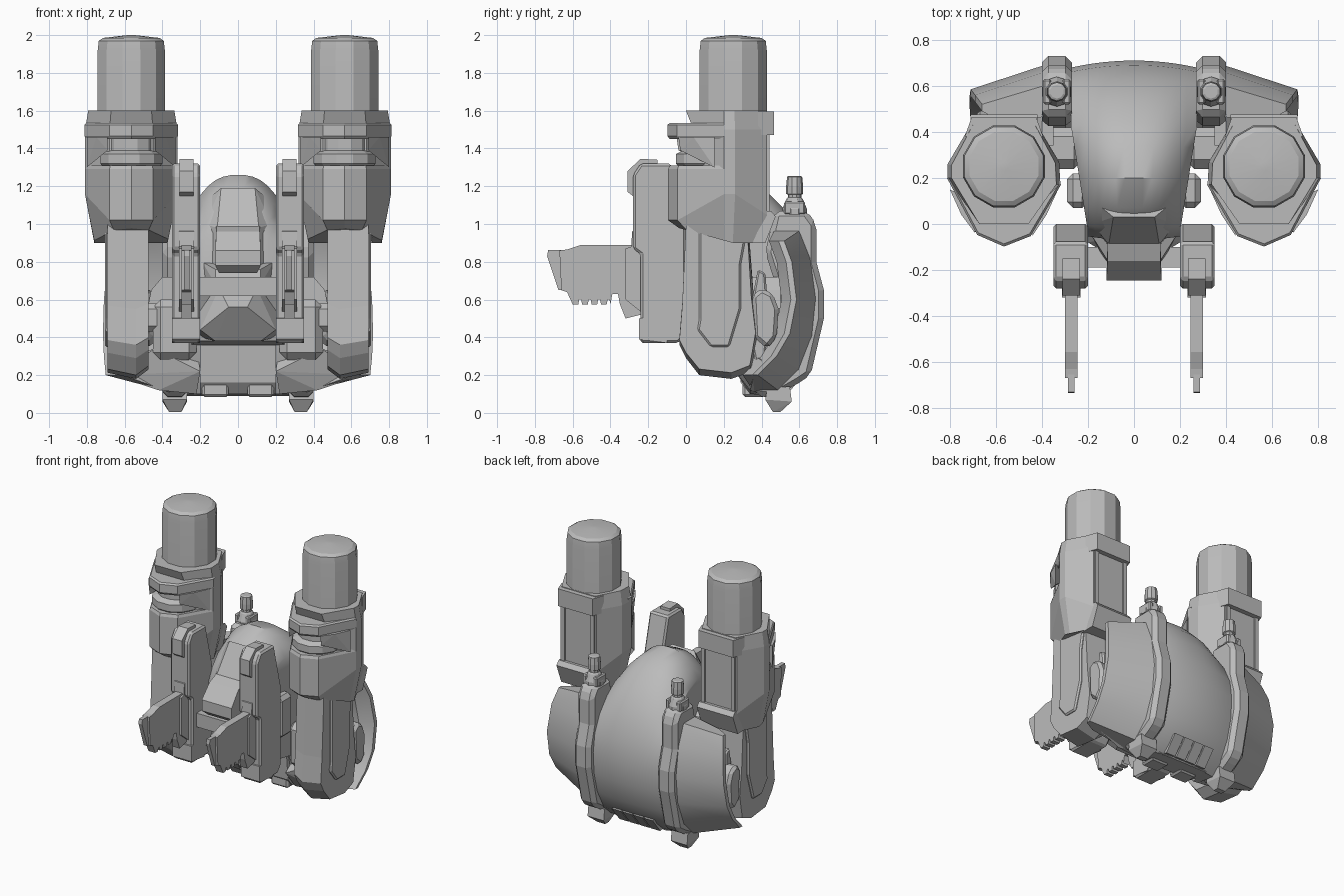
import bpy, bmesh, math

cube = bpy.data.objects.get("Cube")
if cube:
    bpy.data.objects.remove(cube, do_unlink=True)

grey = bpy.data.materials.new("plain grey")
grey.use_nodes = True
grey.diffuse_color = (0.5, 0.5, 0.5, 1)
grey.node_tree.nodes["Principled BSDF"].inputs["Base Color"].default_value = grey.diffuse_color


def finish(name, bm, mirror=True, smooth=0, bevel=0):
    bmesh.ops.recalc_face_normals(bm, faces=bm.faces)
    mesh = bpy.data.meshes.new(name)
    bm.to_mesh(mesh)
    bm.free()
    mesh.materials.append(grey)
    ob = bpy.data.objects.new(name, mesh)
    bpy.context.collection.objects.link(ob)
    if bevel:
        mod = ob.modifiers.new("edge", 'BEVEL')
        mod.width, mod.segments = bevel, 1
    if mirror:
        ob.modifiers.new("mirror", 'MIRROR').use_clip = False
    if smooth:
        bpy.ops.object.select_all(action='DESELECT')
        ob.select_set(True)
        bpy.context.view_layer.objects.active = ob
        bpy.ops.object.shade_smooth_by_angle(angle=math.radians(smooth))
    return ob


def loft(name, rings, **kw):
    """Skin a list of equal-length point rings and cap both ends."""
    bm = bmesh.new()
    vs = [[bm.verts.new(p) for p in r] for r in rings]
    n = len(vs[0])
    for a, b in zip(vs, vs[1:]):
        for i in range(n):
            j = (i + 1) % n
            bm.faces.new((a[i], a[j], b[j], b[i]))
    bm.faces.new(vs[0])
    bm.faces.new(vs[-1])
    return finish(name, bm, **kw)


def prism(name, profile, x0, x1, **kw):
    """Extrude a y-z profile across x."""
    return loft(name, [[(x, y, z) for y, z in profile] for x in (x0, x1)], **kw)


def box(name, x, y, z, **kw):
    return prism(name, [(y[0], z[0]), (y[1], z[0]), (y[1], z[1]), (y[0], z[1])], *x, **kw)


def hull(name, pts, **kw):
    bm = bmesh.new()
    for p in pts:
        bm.verts.new(p)
    bmesh.ops.convex_hull(bm, input=bm.verts)
    bmesh.ops.dissolve_limit(bm, angle_limit=0.02, verts=bm.verts, edges=bm.edges)
    return finish(name, bm, **kw)


def turned(name, cx, cy, steps, sides=12, **kw):
    """Round part from (radius, z) steps."""
    rings = [[(cx + r * math.cos(math.tau * (i + .5) / sides),
               cy + r * math.sin(math.tau * (i + .5) / sides), z) for i in range(sides)]
             for r, z in steps]
    return loft(name, rings, **kw)


def both(pts):
    return [(s * x, y, z) for x, y, z in pts for s in (-1, 1)]


# Canisters
CX, CY = 0.565, 0.25
turned("canister", CX, CY, [(.184, 1.1), (.184, 1.92), (.178, 1.97), (.155, 1.985), (.02, 2.0)], smooth=25)

# Canister housings
outline = [(.42, .465), (.71, .465), (.81, .26), (.81, .2), (.68, -.045),
           (.565, -.095), (.45, -.05), (.32, .17), (.325, .27)]


def ring(z, s=1, lo=-1, hi=1):
    return [(CX + (x - CX) * s, min(max(.2 + (y - .2) * s, lo), hi), z(x, y) if callable(z) else z)
            for x, y in outline]


loft("housing_lower", [
    ring(lambda x, y: .9 + max(0, .26 - y) * .22, .8, hi=.42),
    ring(lambda x, y: 1.02 + 1.1 * max(0, abs(x - CX) - .12), 1, hi=.43),
    ring(1.29, 1, hi=.43), ring(1.31, .97, hi=.43)])
loft("housing_upper", [ring(1.29, 1, .04, .43), ring(1.5, 1, .04, .43), ring(1.6, .93, .0, .43)])
loft("housing_front_band", [ring(1.45, .97, hi=.2), ring(1.465, 1.01, hi=.2),
                            ring(1.525, 1.01, hi=.2), ring(1.535, .97, hi=.2)])
turned("housing_recess_drum", CX, .11, [(.15, 1.3), (.17, 1.32), (.17, 1.37), (.13, 1.39), (.13, 1.46)])
hull("housing_inner_cheek", [(.33, .15, 1.3), (.44, -.04, 1.39), (.44, .1, 1.39), (.33, .15, 1.46),
                             (.38, .04, 1.46), (.44, -.05, 1.46), (.44, .1, 1.46)])
hull("housing_outer_cheek", [(.8, .15, 1.3), (.69, -.03, 1.39), (.69, .1, 1.39), (.8, .15, 1.46),
                             (.75, .04, 1.46), (.69, -.04, 1.46), (.69, .1, 1.46)])
hull("housing_rear_band", [(x, y, z) for z in (1.47, 1.595) for x, y in
                           [(.425, .465), (.705, .465), (.735, .38), (.395, .38)]])
for i, x in enumerate((.43, .67)):
    box(f"housing_rear_post_{i}", (x, x + .03), (.4, .442), (1.05, 1.47))
hull("housing_rear_lip", [(x, y, z) for x in (.42, .71) for y, z in
                          [(.3, .9), (.42, .9), (.475, 1.04), (.45, 1.07), (.35, 1.07)]])

# Legs under the housings: wedge with a ridged front and rounded foot
leg = [(.0, 1.0), (-.02, .55), (-.035, .36), (.0, .29), (.07, .2), (.24, .18),
       (.35, .22), (.39, .4), (.36, .6), (.33, 1.0)]


def leg_ring(x, s, lift):
    return [(x, min(y, .3 + (y - .3) * s), 1 + (z - 1) * (1 - lift)) for y, z in leg]


loft("leg", [leg_ring(.475, .82, .06), leg_ring(.54, 1, 0), leg_ring(.69, .76, .04)])
prism("leg_outer_plate", [(.07, 1.0), (.07, .5), (.06, .44), (.13, .35), (.23, .35), (.29, .55),
                          (.29, .78), (.33, 1.0)], .66, .705, bevel=.01)

# Central body shell
shell = [(-.07, .98), (-.02, 1.1), (.07, 1.2), (.2, 1.26), (.34, 1.23), (.44, 1.16), (.54, 1.06),
         (.63, .92), (.69, .75), (.71, .6), (.7, .45), (.66, .3), (.58, .16), (.5, .09),
         (.38, .1), (.33, .2), (.29, .36), (.05, .38), (-.03, .66), (-.07, .7)]
rings = []
for k in range(-6, 7):
    t = k / 6
    zs, ys = 1 - .3 * abs(t) ** 2.6, 1 - .06 * t * t
    rings.append([(t * (.2 + .075 * min(1, max(0, (y + .05) / .5))), .2 + (y - .2) * ys,
                   z if z < .7 else .7 + (z - .7) * zs) for y, z in shell])
loft("body_shell", rings, mirror=False, smooth=35)

# Front of the body: hood, snout, chest wedge and skirt
hull("hood", both([(.11, -.09, .98), (.09, .03, 1.19), (.18, .0, 1.0), (.15, .08, 1.14),
                   (.18, 0, .72), (.115, -.09, .72)]), mirror=False)
hull("snout", both([(.115, -.08, .99), (.115, -.16, .96), (.12, -.245, .86), (.12, -.245, .78),
                    (.1, -.2, .74), (.1, -.05, .74)]), mirror=False)
hull("chin_trim", both([(.12, -.15, .76), (.19, -.04, .8), (.2, 0, .7), (.12, -.17, .68),
                        (.18, 0, .66)]), mirror=False)
hull("chest_wedge", both([(.1, -.06, .66), (.05, -.17, .56), (.2, -.08, .44), (.2, .05, .58),
                          (.12, -.04, .38), (.2, .1, .4)]), mirror=False)
prism("skirt", [(.27, .36), (.29, .16), (.34, .1), (.5, .09), (.5, .36)], 0, .2)
box("skirt_toe", (.05, .19), (.3, .42), (.085, .16), bevel=.012)
box("body_side_pod", (.2, .29), (.07, .22), (.55, .85), bevel=.025)
box("arm_crossbar", (0, .24), (-.19, -.1), (.62, .72))

# Vents low on the back
for i in range(4):
    x = -.165 + i * .085
    hull(f"rear_vent_{i}", [(x + dx, y, z) for dx in (0, .075) for y, z in
                            [(.6, .2), (.62, .2), (.53, .09), (.5, .1)]], mirror=False)

# Rear ribs with feet and nozzles
prism("rear_rib", [(.47, 1.07), (.64, 1.07), (.69, 1.0), (.69, .8), (.73, .65), (.73, .5),
                   (.66, .2), (.6, .16), (.46, .08), (.37, .09), (.34, .2), (.45, .35),
                   (.5, .6), (.42, .85)], .27, .4, bevel=.028)
hull("rib_foot", [(x, y, z) for x in (.27, .4) for y, z in
                  [(.43, .13), (.55, .14), (.56, .06), (.42, .07)]]
     + [(x, y, .005) for x in (.3, .365) for y in (.46, .5)])
turned("nozzle", .335, .575, [(.065, 1.05), (.065, 1.08), (.045, 1.13), (.036, 1.14), (.036, 1.155),
                              (.045, 1.16), (.045, 1.2), (.04, 1.25), (.03, 1.255)], sides=10)
for x in (.275, .36):
    box("nozzle_clamp", (x, x + .035), (.52, .63), (1.05, 1.12), bevel=.008)

# Swept side wings: (z root, z tip, y root, y tip, x tip)
wing = [(.97, .91, .61, .52, .66), (.82, .8, .67, .56, .69), (.6, .6, .70, .585, .71),
        (.4, .42, .68, .55, .715), (.22, .3, .61, .48, .71), (.11, .2, .5, .38, .7)]
loft("side_wing", [[(.36, yr, zr), (xt, yt, zt), (xt, yt - .03, zt), (xt - .09, yt - .08, zt),
                    (.36, yr - .14, zr)] for zr, zt, yr, yt, xt in wing], smooth=20)
hull("wing_lower_brace", [(.22, .34, .1), (.2, .26, .22), (.42, .34, .12), (.66, .36, .2),
                          (.66, .4, .28), (.22, .46, .1), (.22, .4, .36), (.44, .28, .34)])

# Joint between body, leg and wing
box("joint_block", (.22, .45), (.24, .42), (.28, .6), bevel=.04)
box("joint_pin", (.4, .62), (.26, .38), (.43, .58), bevel=.03)
hull("joint_strut", [(x, y, z) for y in (.34, .5) for x, z in
                     [(.35, .55), (.48, .55), (.46, .65), (.4, .72), (.35, .72)]])
prism("wing_thruster", [(.35, .62), (.4, .66), (.46, .63), (.49, .55), (.48, .4), (.43, .34),
                        (.36, .4)], .45, .69, bevel=.02)
prism("thruster_frame", [(.38, .76), (.35, .6), (.35, .35), (.38, .21), (.44, .2), (.42, .3),
                         (.44, .5), (.42, .74)], .5, .62, bevel=.01)

# Front arms
prism("arm_column", [(-.24, .37), (-.04, .37), (0, .42), (0, 1.0), (-.08, 1.32), (-.24, 1.32),
                     (-.28, 1.26), (-.28, .87), (-.24, .84)], .2, .35, bevel=.012)
prism("arm_cap", [(-.31, 1.17), (-.31, 1.28), (-.24, 1.345), (-.15, 1.34), (-.15, 1.15),
                  (-.27, 1.14)], .235, .31)
hull("arm_foot", [(x, y, z) for x in (.2, .35) for y, z in
                  [(-.25, .39), (-.25, .5), (-.1, .52), (-.1, .37)]])

# Toothed blades on the arms
teeth = []
for i in range(4):
    y = -.6 + i * .05
    teeth += [(y, .575), (y + .03, .575), (y + .035, .6), (y + .045, .6)]
prism("blade", [(-.2, .89), (-.31, .89), (-.555, .89), (-.63, .865), (-.67, .86),
                (-.66, .65), (-.63, .64)] + teeth
      + [(-.4, .575), (-.39, .63), (-.36, .63), (-.35, .575), (-.32, .5), (-.2, .53)], .245, .3)
prism("blade_tip", [(-.6, .862), (-.73, .862), (-.735, .83), (-.675, .65), (-.6, .65)], .258, .286)
prism("blade_mount", [(-.22, 1.0), (-.285, .96), (-.29, .88), (-.32, .87), (-.32, .6), (-.22, .52)],
      .232, .312)
